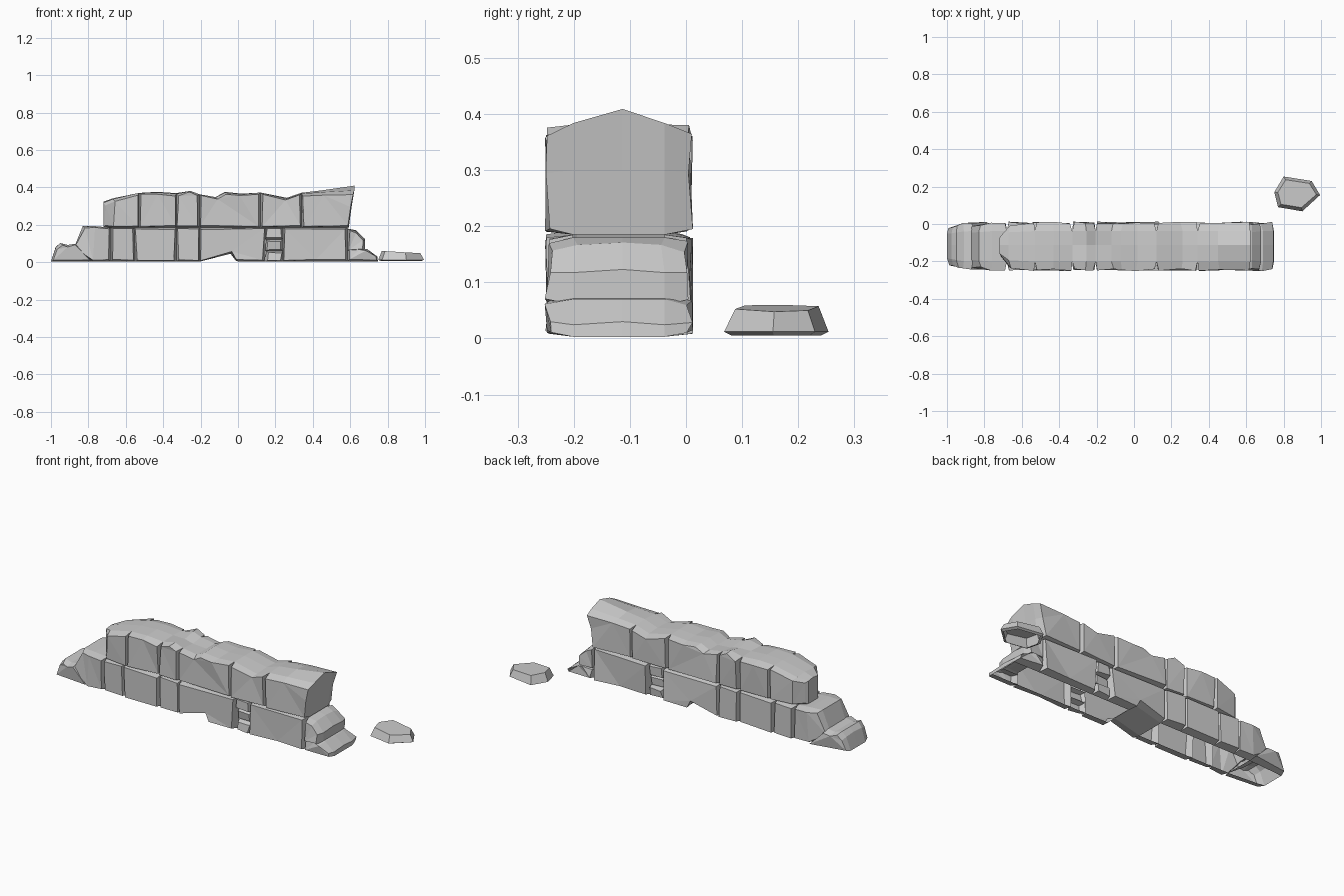
import bpy, bmesh, random

if "Cube" in bpy.data.objects:
    bpy.data.objects.remove(bpy.data.objects["Cube"])

random.seed(4)
FRONT, MID, BACK = -0.251, -0.113, 0.012
GROOVE = 0.05


def finish(name, bm):
    bmesh.ops.recalc_face_normals(bm, faces=bm.faces)
    bmesh.ops.triangulate(bm, faces=[f for f in bm.faces if len(f.verts) > 4])
    mesh = bpy.data.meshes.new(name)
    bm.to_mesh(mesh)
    bm.free()
    ob = bpy.data.objects.new(name, mesh)
    bpy.context.collection.objects.link(ob)
    return ob


def stone(name, pts, hidden=(), sink=0, taper=None):
    """Front profile of (x, z[, crown]) points run through the wall, with
    narrowed faces that leave grooves between neighbours. Profile edges listed
    in hidden touch a neighbour or the ground and stay open inside the wall.
    taper = (end x, reach, amount) narrows one end of the stone."""
    pts = [(p[0], p[1], p[2] if len(p) > 2 else 0) for p in pts]
    cx = sum(p[0] for p in pts) / len(pts)
    cz = (min(p[1] for p in pts) + max(p[1] for p in pts)) / 2
    bm = bmesh.new()
    rings = []
    for y, face, crown in ((FRONT + sink, 1, 0), (FRONT + GROOVE, 0, 0.3), (MID, 0, 1),
                           (BACK - GROOVE, 0, 0.3), (BACK - sink, 1, 0)):
        ring = []
        for x, z, c in pts:
            yy = y
            if taper:
                near = max(0, 1 - abs(x - taper[0]) / taper[1])
                yy = MID + (y - MID) * (1 - taper[2] * near)
            if face:
                yy += random.uniform(-0.001, 0.012) * (1 if y < MID else -1)
                dx = min(random.uniform(0.004, 0.014), abs(x - cx) / 2)
                dz = min(random.uniform(0.005, 0.012), abs(z - cz) / 2)
                x += dx if x < cx else -dx
                z += dz if z < cz else -dz
            ring.append(bm.verts.new((x, yy, z + c * crown)))
        rings.append(ring)
    n = len(pts)
    for k, (a, b) in enumerate(zip(rings, rings[1:])):
        for i in range(n):
            if k in (0, 3) or i not in hidden:
                j = (i + 1) % n
                bm.faces.new((a[i], a[j], b[j], b[i]))
    bm.faces.new(rings[0])
    bm.faces.new(rings[-1][::-1])
    return finish(name, bm)


# lower course, open below and where the upper course sits on it
LOW, BED = 0.003, 0.185
ALL = (0, 1, 2, 3)
stone("lower_stone_1", [(-0.88, 0.07), (-0.78, LOW), (-0.68, LOW), (-0.68, BED),
                        (-0.76, 0.192), (-0.83, 0.193)], (1, 2), taper=(-0.88, 0.12, 0.12))
stone("lower_stone_2", [(-0.68, LOW), (-0.55, LOW), (-0.555, BED), (-0.68, BED)], ALL)
stone("lower_stone_3", [(-0.55, LOW), (-0.33, LOW), (-0.33, BED), (-0.555, BED)], ALL)
stone("lower_stone_4", [(-0.33, LOW), (-0.205, LOW), (-0.205, BED), (-0.33, BED)], ALL)
stone("lower_stone_5", [(-0.205, LOW), (-0.04, 0.045), (0.0, LOW), (0.145, LOW),
                        (0.15, BED), (-0.205, BED)], (2, 3, 4, 5))
stone("lower_stone_6", [(0.24, LOW), (0.42, LOW), (0.585, LOW), (0.585, BED),
                        (0.24, BED)], (0, 1, 2, 3, 4))

# small filler stones stacked in the gap
for i, (z0, z1, sink) in enumerate(((LOW, 0.06, 0.01), (0.06, 0.12, 0.025), (0.12, BED, 0.008))):
    stone(f"filler_stone_{i + 1}", [(0.145, z0), (0.24, z0), (0.24, z1), (0.15, z1)], ALL, sink)

# rubble at both ends
stone("left_rubble", [(-1.0, LOW), (-0.78, LOW), (-0.86, 0.10), (-0.91, 0.092),
                      (-0.95, 0.102), (-0.975, 0.075, 0.006)], (0, 1), taper=(-1.0, 0.1, 0.2))
stone("right_rubble_upper", [(0.585, 0.06), (0.68, 0.06), (0.68, 0.115, 0.008),
                             (0.63, 0.165, 0.006), (0.585, 0.18)], (0, 4),
      taper=(0.62, 0.035, 0.12))
stone("right_rubble_lower", [(0.585, LOW), (0.748, LOW), (0.745, 0.022, 0.008), (0.69, 0.07),
                             (0.64, 0.075), (0.585, 0.07)], (0, 5))

# upper course, with a broken top edge
stone("upper_stone_1", [(-0.72, BED), (-0.675, BED), (-0.53, BED), (-0.53, 0.37),
                        (-0.67, 0.335, 0.006), (-0.72, 0.315, 0.008)], (0, 1, 2),
      taper=(-0.72, 0.06, 0.5))
stone("upper_stone_2", [(-0.53, BED), (-0.33, BED), (-0.33, 0.364, 0.005),
                        (-0.43, 0.372, 0.004), (-0.53, 0.37)], (0, 1, 4))
stone("upper_stone_3", [(-0.33, BED), (-0.205, BED), (-0.205, 0.366, -0.012),
                        (-0.255, 0.387, -0.02), (-0.33, 0.364, 0.005)], (0, 1, 4))
stone("upper_stone_4", [(-0.205, BED), (0.12, BED), (0.12, 0.372), (0.02, 0.362, 0.004),
                        (-0.07, 0.37, 0.006), (-0.12, 0.348), (-0.205, 0.366, -0.012)], (0, 1, 6))
stone("upper_stone_5", [(0.12, BED), (0.34, BED), (0.34, 0.365, 0.006), (0.26, 0.338, 0.006),
                        (0.12, 0.372)], (0, 1, 4))
stone("upper_stone_6", [(0.34, BED), (0.592, BED), (0.608, 0.30, 0), (0.622, 0.373, 0.036),
                        (0.45, 0.37, 0.014), (0.34, 0.365, 0.006)], (0, 5))

# fallen stone lying behind the right end, open underneath, with a ridged top
outline = [(0.75, 0.17), (0.80, 0.254), (0.95, 0.23), (0.995, 0.155), (0.90, 0.068), (0.77, 0.09)]
bm = bmesh.new()
low = [bm.verts.new((x, y, 0.012)) for x, y in outline]
top = [bm.verts.new((0.87 + (x - 0.87) * 0.84, 0.166 + (y - 0.166) * 0.8,
                     0.054 - 0.05 * (x - 0.87))) for x, y in outline]
lip = [bm.verts.new((0.87 + (x - 0.87) * 0.85, 0.162 + (y - 0.162) * 0.85, 0.005))
       for x, y in outline]
for a, b in ((lip, low), (low, top)):
    for i in range(6):
        j = (i + 1) % 6
        bm.faces.new((a[i], a[j], b[j], b[i]))
bm.faces.new((top[0], top[1], top[2], top[3]))
bm.faces.new((top[0], top[3], top[4], top[5]))
finish("fallen_stone", bm)
